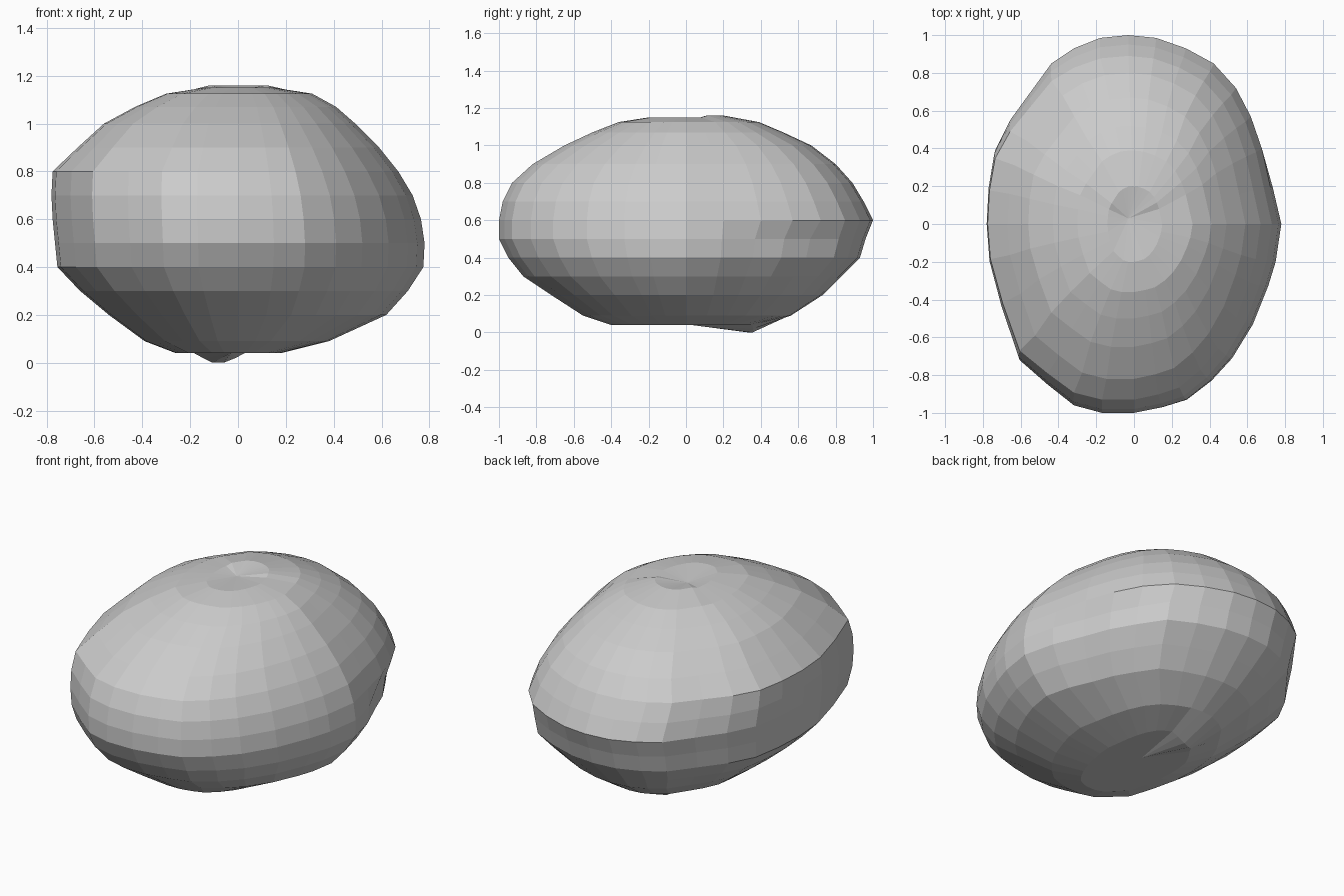
import bpy, bmesh

if "Cube" in bpy.data.objects:
    bpy.data.objects.remove(bpy.data.objects["Cube"])

# Plan outline seen from above, counter-clockwise from +x
outline = [(.78, 0), (.735, .2), (.69, .4), (.63, .57), (.55, .72), (.43, .85), (.28, .93),
           (.12, .985), (-.03, 1), (-.18, .985), (-.32, .93), (-.44, .85), (-.55, .7),
           (-.66, .55), (-.74, .39), (-.77, .2), (-.78, 0), (-.765, -.2), (-.70, -.45),
           (-.61, -.72), (-.46, -.85), (-.32, -.96), (-.17, -1), (0, -1), (.15, -.97),
           (.28, -.93), (.41, -.83), (.52, -.71), (.63, -.53), (.71, -.33), (.75, -.2)]

# Height and reach to left, right, front and back for each layer
layers = [(.04, .26, .18, .40, .36), (.09, .39, .38, .55, .56), (.2, .54, .62, .72, .73),
          (.3, .66, .71, .87, .83), (.4, .755, .775, .95, .93), (.5, .765, .78, 1, .96),
          (.6, .775, .765, 1, 1), (.7, .78, .73, .98, .95), (.8, .775, .67, .93, .89),
          (.9, .67, .59, .82, .80), (1.0, .56, .49, .65, .67), (1.07, .43, .41, .5, .52),
          (1.125, .30, .31, .36, .39), (1.15, .14, .15, .2, .2)]

bm = bmesh.new()
rings = []
for k, (z, left, right, front, back) in enumerate(layers):
    ring = []
    for i, (x, y) in enumerate(outline):
        px = x / .78 * (right if x > 0 else left)
        py = y * (back if y > 0 else front)
        pz = z
        # shallow hollow low on the back right side
        if 2 <= i <= 4 and 2 <= k <= 5:
            px, py = px * .96, py * .96
        # small bump underneath
        if k == 0 and 8 <= i <= 11:
            pz = 0 if i in (9, 10) else .02
        # slight crest at the back of the top
        if k == 13 and y > .5:
            pz = 1.16
        ring.append(bm.verts.new((px, py, pz)))
    rings.append(ring)

# Stone skin
n = len(outline)
for a, b in zip(rings, rings[1:]):
    for i in range(n):
        j = (i + 1) % n
        bm.faces.new((a[i], a[j], b[j], b[i]))

# Pinched top and bottom poles
top = bm.verts.new((-.03, .03, 1.135))
bottom = bm.verts.new((-.03, .03, .04))
for i in range(n):
    j = (i + 1) % n
    bm.faces.new((rings[-1][i], rings[-1][j], top))
    bm.faces.new((rings[0][j], rings[0][i], bottom))

bmesh.ops.recalc_face_normals(bm, faces=bm.faces)
mesh = bpy.data.meshes.new("boulder")
bm.to_mesh(mesh)
bm.free()
boulder = bpy.data.objects.new("boulder", mesh)
bpy.context.collection.objects.link(boulder)
